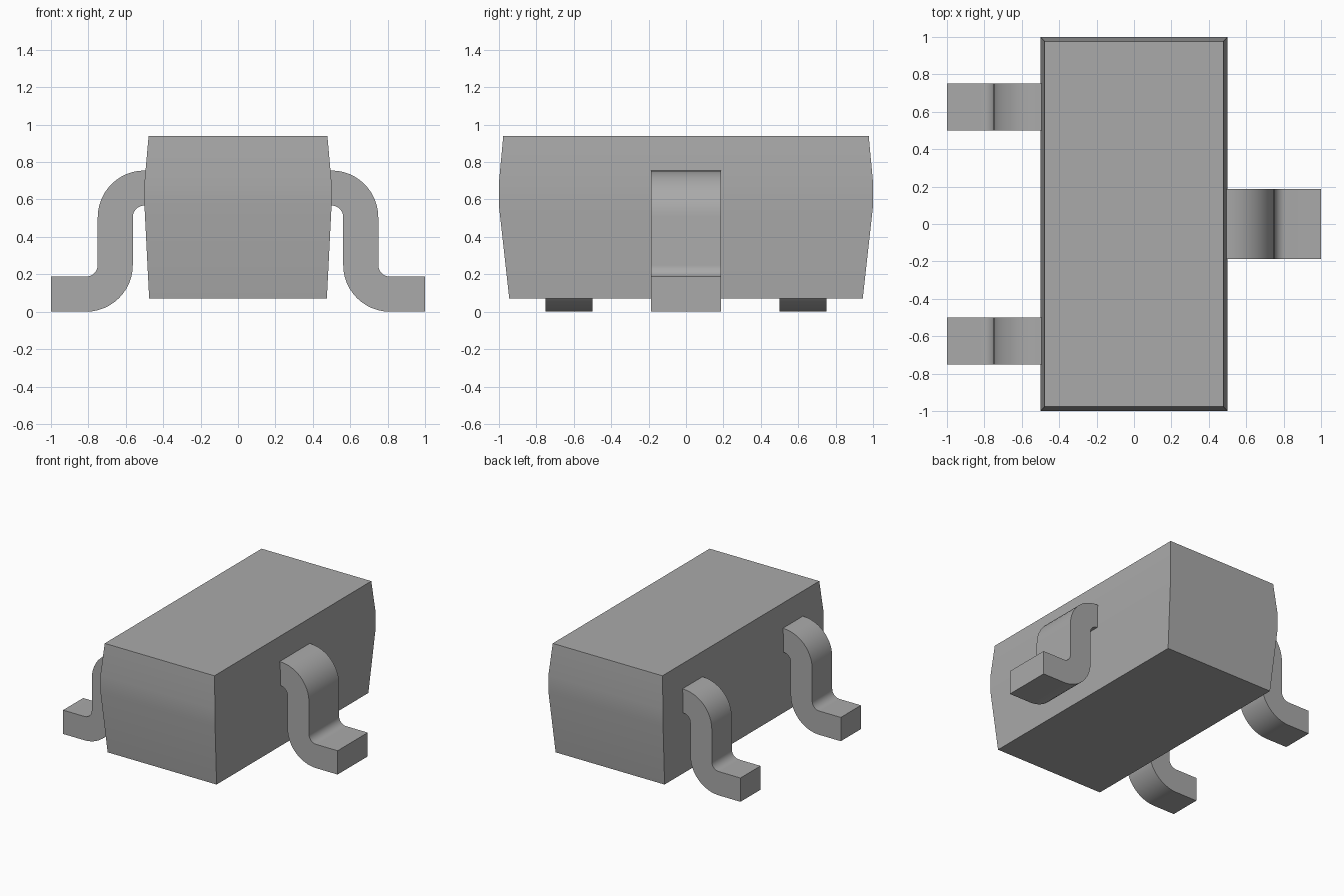
import bpy
import bmesh
from math import cos, sin, radians

cube = bpy.data.objects.get("Cube")
if cube:
    bpy.data.objects.remove(cube, do_unlink=True)

# Single plain grey
grey = bpy.data.materials.new("plain grey")
grey.use_nodes = True
colour = (0.4, 0.4, 0.4, 1)
grey.diffuse_color = colour
grey.node_tree.nodes["Principled BSDF"].inputs["Base Color"].default_value = colour


def finish(bm, name):
    bmesh.ops.recalc_face_normals(bm, faces=bm.faces)
    mesh = bpy.data.meshes.new(name)
    bm.to_mesh(mesh)
    bm.free()
    mesh.materials.append(grey)
    obj = bpy.data.objects.new(name, mesh)
    bpy.context.collection.objects.link(obj)
    bpy.ops.object.select_all(action="DESELECT")
    obj.select_set(True)
    bpy.context.view_layer.objects.active = obj
    bpy.ops.object.shade_smooth_by_angle(angle=radians(30))
    return obj


def package_body():
    # Rectangular sections, widest around the middle: half x, half y, height
    sections = [(0.475, 0.945, 0.07), (0.5, 1.0, 0.565),
                (0.5, 1.0, 0.69), (0.478, 0.977, 0.94)]
    bm = bmesh.new()
    rings = [[bm.verts.new((sx * hx, sy * hy, z))
              for sx, sy in ((-1, -1), (1, -1), (1, 1), (-1, 1))]
             for hx, hy, z in sections]
    for low, high in zip(rings, rings[1:]):
        for i in range(4):
            j = (i + 1) % 4
            bm.faces.new((low[i], low[j], high[j], high[i]))
    bm.faces.new(rings[0][::-1])
    bm.faces.new(rings[-1])
    return finish(bm, "package_body")


def arc(cx, cz, radius, start, end, steps=12):
    angles = [radians(start + (end - start) * i / steps) for i in range(steps + 1)]
    return [(cx + radius * cos(a), cz + radius * sin(a)) for a in angles]


def lead(name, side, y_mid, width):
    # Constant-thickness gull-wing strip: two concentric bends and a flat foot
    inner_r, outer_r, thick = 0.0625, 0.25, 0.1875
    shoulder, ankle = (0.5, 0.505), (0.8125, 0.25)
    upper = ([(0.47, shoulder[1] + outer_r)] + arc(*shoulder, outer_r, 90, 0)
             + arc(*ankle, inner_r, 180, 270) + [(1.0, thick)])
    lower = ([(0.47, shoulder[1] + inner_r)] + arc(*shoulder, inner_r, 90, 0)
             + arc(*ankle, outer_r, 180, 270) + [(1.0, 0.0)])
    bm = bmesh.new()
    strips = [[[bm.verts.new((side * x, y_mid + s * width / 2, z)) for x, z in line]
               for line in (upper, lower)] for s in (-1, 1)]
    (u0, l0), (u1, l1) = strips
    for i in range(len(upper) - 1):
        for a, b in ((u0, u1), (l0, l1), (u0, l0), (u1, l1)):
            bm.faces.new((a[i], a[i + 1], b[i + 1], b[i]))
    for i in (0, -1):
        bm.faces.new((u0[i], u1[i], l1[i], l0[i]))
    return finish(bm, name)


package_body()
lead("left_lead", 1, 0, 0.375)
lead("right_front_lead", -1, -0.625, 0.25)
lead("right_back_lead", -1, 0.625, 0.25)
